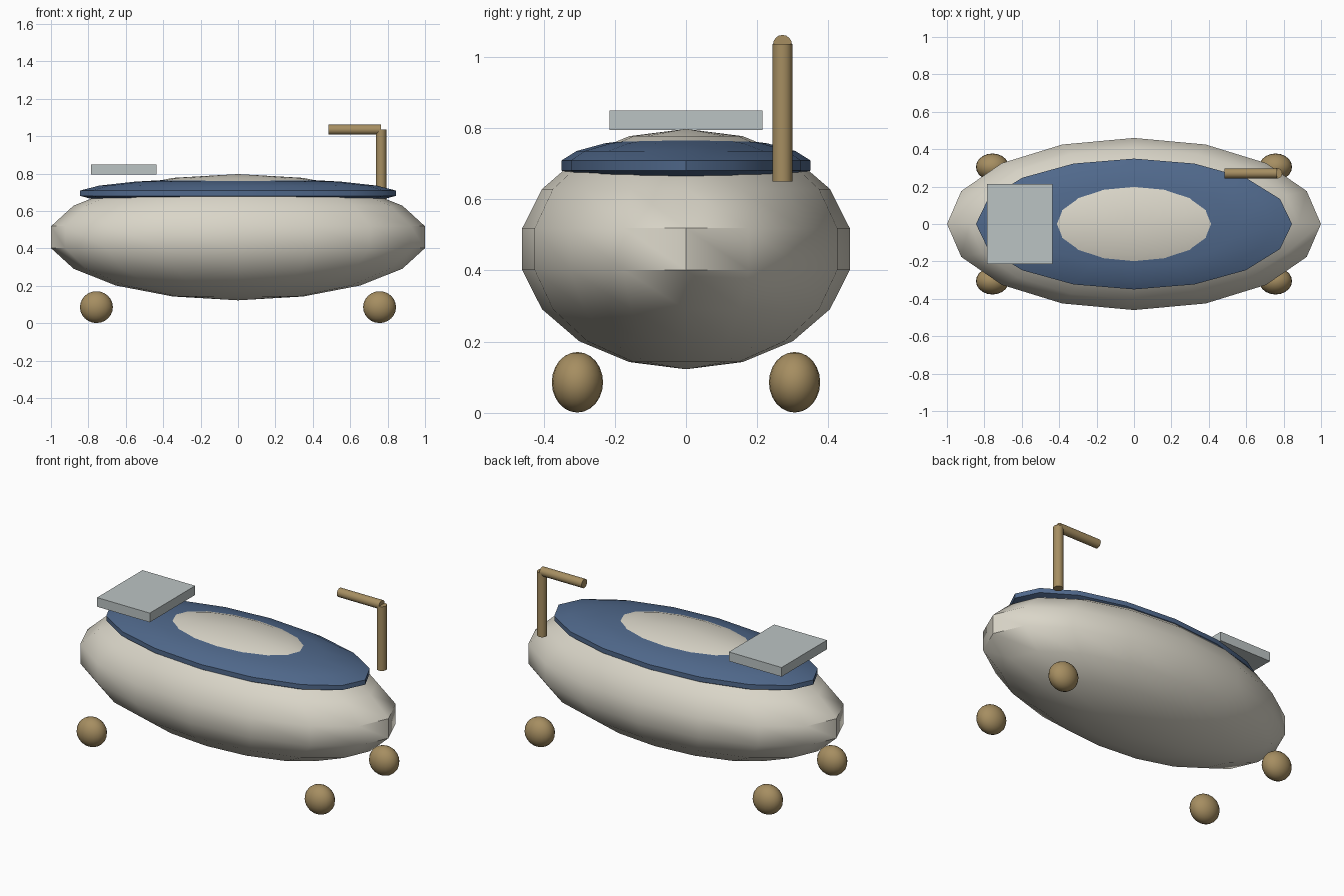
import bpy
from math import pi

if "Cube" in bpy.data.objects:
    bpy.data.objects.remove(bpy.data.objects["Cube"])


def material(name, rgb):
    m = bpy.data.materials.new(name)
    m.diffuse_color = (*rgb, 1)
    m.use_nodes = True
    m.node_tree.nodes["Principled BSDF"].inputs["Base Color"].default_value = m.diffuse_color
    return m


ENAMEL = material("enamel", (0.70, 0.67, 0.58))
WATER = material("water_blue", (0.08, 0.14, 0.26))
BRASS = material("brass", (0.38, 0.27, 0.12))
TRAY = material("pale_grey", (0.50, 0.55, 0.55))


def finish(name, mat, smooth=True):
    ob = bpy.context.object
    ob.name = name
    ob.data.materials.append(mat)
    bpy.ops.object.transform_apply(location=False, rotation=True, scale=True)
    if smooth:
        bpy.ops.object.shade_smooth_by_angle(angle=pi / 4)
    return ob


def ellipsoid(name, loc, radii, mat, segments=16, rings=9):
    bpy.ops.mesh.primitive_uv_sphere_add(segments=segments, ring_count=rings, radius=1, location=loc)
    bpy.context.object.scale = radii
    return finish(name, mat)


def rod(name, loc, length, radius, mat, rot=(0, 0, 0)):
    bpy.ops.mesh.primitive_cylinder_add(vertices=16, radius=radius, depth=length,
                                        location=loc, rotation=rot)
    return finish(name, mat)


# Tub body and the flattened disc forming its rim
ellipsoid("tub_body", (0, 0, 0.46), (1.015, 0.467, 0.3375), ENAMEL)
ellipsoid("tub_rim", (0, 0, 0.695), (0.858, 0.355, 0.081), WATER)

# Four ball feet
for sx, side in ((-1, "left"), (1, "right")):
    for sy, end in ((-1, "front"), (1, "back")):
        ellipsoid(f"{end}_{side}_foot", (sx * 0.757, sy * 0.305, 0.086),
                  (0.088, 0.072, 0.085), BRASS, 20, 12)

# Tap: upright pipe and spout
rod("tap_pipe", (0.765, 0.271, 0.843), 0.385, 0.028, BRASS)
rod("tap_spout", (0.625, 0.271, 1.035), 0.28, 0.0265, BRASS, (0, pi / 2, 0))

# Tray across one end
bpy.ops.mesh.primitive_cube_add(size=1, location=(-0.61, 0, 0.822))
bpy.context.object.scale = (0.35, 0.43, 0.055)
finish("bath_tray", TRAY, False)
